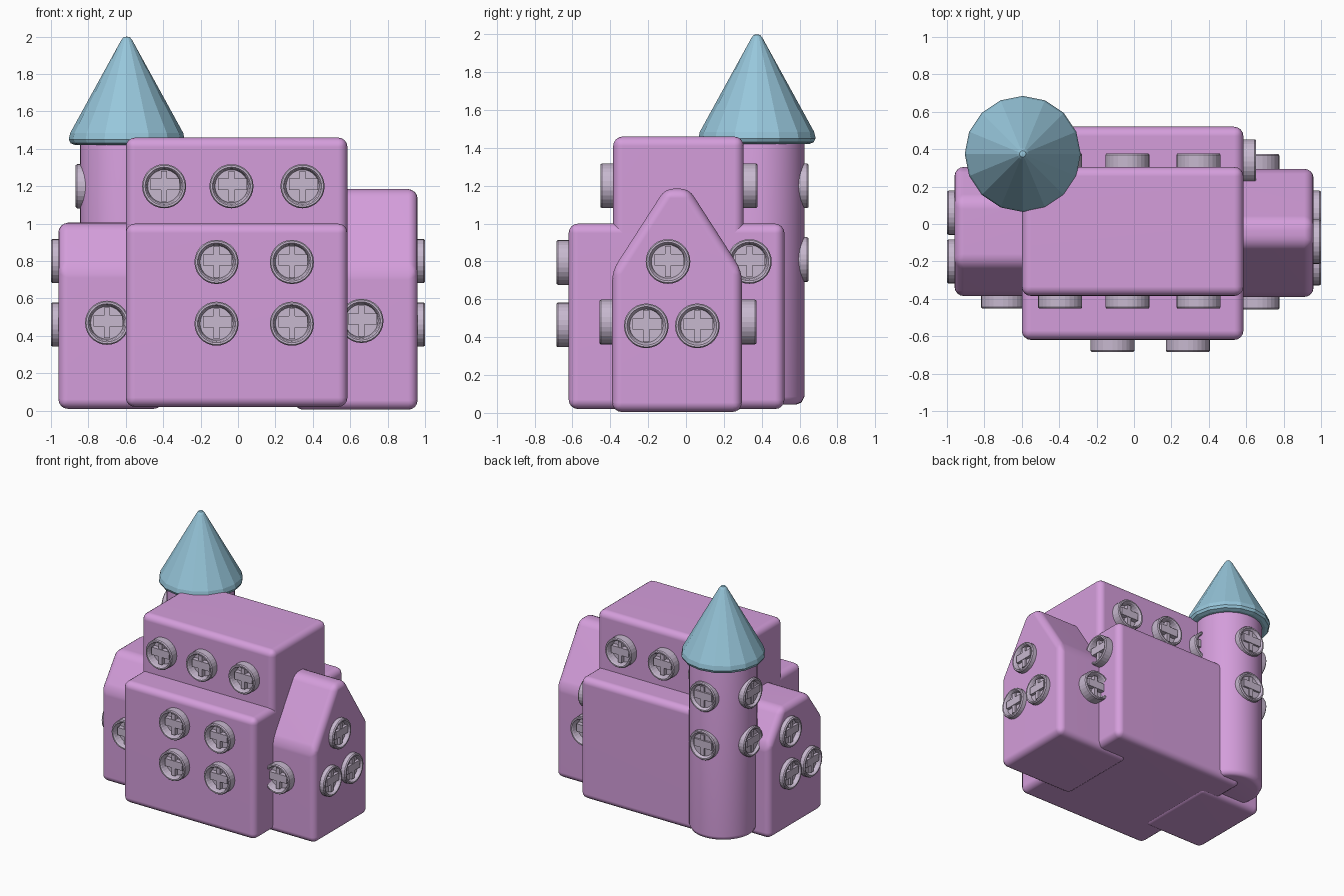
import bpy, bmesh, math
from mathutils import Vector, Matrix

cube = bpy.data.objects.get("Cube")
if cube:
    bpy.data.objects.remove(cube, do_unlink=True)


def material(name, rgb):
    m = bpy.data.materials.new(name)
    m.use_nodes = True
    m.diffuse_color = (*rgb, 1)
    m.node_tree.nodes["Principled BSDF"].inputs["Base Color"].default_value = (*rgb, 1)
    return m


PINK = material("orchid pink", (0.66, 0.34, 0.71))
BLUE = material("sky blue", (0.31, 0.57, 0.71))
LILAC = material("pale lilac", (0.57, 0.48, 0.62))


def add_object(name, mesh, mat, weighted=False):
    if not mesh.materials:
        mesh.materials.append(mat)
    ob = bpy.data.objects.new(name, mesh)
    bpy.context.collection.objects.link(ob)
    if weighted:
        ob.modifiers.new("even_shading", "WEIGHTED_NORMAL")
    return ob


def to_mesh(name, bm, smooth=False):
    bmesh.ops.recalc_face_normals(bm, faces=bm.faces)
    for f in bm.faces:
        f.smooth = smooth
    mesh = bpy.data.meshes.new(name)
    bm.to_mesh(mesh)
    bm.free()
    return mesh


def rounded_prism(name, profile, x0, x1, width=0.05):
    """Extrude a (y, z) profile along x and round every edge."""
    bm = bmesh.new()
    face = bm.faces.new([bm.verts.new((x0, y, z)) for y, z in profile])
    new = bmesh.ops.extrude_face_region(bm, geom=[face])["geom"]
    verts = [v for v in new if isinstance(v, bmesh.types.BMVert)]
    bmesh.ops.translate(bm, verts=verts, vec=(x1 - x0, 0, 0))
    bmesh.ops.recalc_face_normals(bm, faces=bm.faces)
    bmesh.ops.bevel(bm, geom=bm.edges[:], offset=width, segments=4,
                    profile=0.5, affect='EDGES', clamp_overlap=True)
    return add_object(name, to_mesh(name, bm, True), PINK, True)


def lathe(profile, steps):
    """Spin an (r, z) profile, starting and ending on the axis."""
    bm = bmesh.new()
    vs = [bm.verts.new((r, 0, z)) for r, z in profile]
    edges = [bm.edges.new(pair) for pair in zip(vs, vs[1:])]
    bmesh.ops.spin(bm, geom=vs + edges, cent=(0, 0, 0), axis=(0, 0, 1),
                   angle=math.tau, steps=steps)
    bmesh.ops.remove_doubles(bm, verts=bm.verts, dist=0.0005)
    return bm


def rect(y0, y1, z0, z1):
    return [(y0, z0), (y1, z0), (y1, z1), (y0, z1)]


# Main body
rounded_prism("lower_hall", rect(-0.62, 0.52, 0.02, 1.0), -0.6, 0.585)
rounded_prism("upper_hall", rect(-0.385, 0.305, 0.1, 1.46), -0.6, 0.585)

# Side wings with sloped roofs
rounded_prism("left_side_gable_wing",
              [(-0.39, 0.005), (0.295, 0.005), (0.295, 0.75), (0.015, 1.185),
               (-0.11, 1.185), (-0.39, 0.75)], 0.3, 0.96)
rounded_prism("right_side_wing",
              [(-0.385, 0.01), (0.305, 0.01), (0.305, 0.76), (0.13, 1.005),
               (-0.21, 1.005), (-0.385, 0.76)], -0.96, -0.4)

# Round tower and pointed roof
TX, TY = -0.595, 0.375
tower = add_object("tower", to_mesh("tower", lathe(
    [(0, 0.045), (0.21, 0.045), (0.235, 0.055), (0.25, 0.085), (0.25, 1.44), (0, 1.44)],
    40), True), PINK, True)
tower.location = (TX, TY, 0)
roof = add_object("tower_roof", to_mesh("tower_roof", lathe(
    [(0, 1.42), (0.275, 1.42), (0.3, 1.43), (0.31, 1.45), (0.302, 1.485),
     (0.03, 1.98), (0.017, 1.997), (0, 2.0)], 16)), BLUE)
roof.location = (TX, TY, 0)


def window_mesh(out):
    """Round dish standing 'out' from the wall, with a cross of bars inside."""
    floor = 0.012 if out > 0.03 else 0.006
    bm = lathe([(0, -0.06), (0.118, -0.06), (0.118, out - 0.008), (0.112, out),
                (0.102, out), (0.096, out - 0.008), (0.088, floor), (0, floor)], 28)
    top = floor + (out - floor) * 0.6
    for w, h, x, y, lift in ((0.032, 0.165, 0, 0, 0), (0.155, 0.06, 0.005, 0.01, 0.004)):
        height = top + lift
        bmesh.ops.create_cube(bm, size=1, matrix=Matrix.Translation((x, y, height / 2))
                              @ Matrix.Diagonal((w, h, height, 1)))
    mesh = to_mesh("round_window", bm)
    mesh.materials.append(LILAC)
    return mesh


DEEP, MID, SHALLOW = (window_mesh(d) for d in (0.068, 0.043, 0.025))


def window(name, mesh, place, normal):
    ob = add_object(name, mesh, LILAC)
    ob.location = place
    ob.rotation_mode = 'QUATERNION'
    ob.rotation_quaternion = Vector(normal).to_track_quat('Z', 'Y')


FRONT, BACK, LEFT, RIGHT = (0, -1, 0), (0, 1, 0), (1, 0, 0), (-1, 0, 0)

# Upper hall windows, front and back
for x in (-0.395, -0.035, 0.345):
    window("upper_front_window", DEEP, (x, -0.385, 1.2), FRONT)
    window("upper_back_window", DEEP, (x, 0.31, 1.2), BACK)

# Lower hall windows
for x in (-0.115, 0.288):
    for z in (0.465, 0.795):
        window("lower_front_window", DEEP, (x, -0.617, z), FRONT)
window("lower_side_window", DEEP, (0.585, 0.335, 0.8), LEFT)

# Wing windows
window("wing_front_window", DEEP, (-0.7, -0.385, 0.47), FRONT)
window("wing_front_window", DEEP, (0.66, -0.39, 0.48), FRONT)
window("wing_back_window", DEEP, (0.66, 0.305, 0.48), BACK)
for y, z in ((-0.095, 0.8), (-0.21, 0.46), (0.06, 0.46)):
    window("left_wing_end_window", MID, (0.957, y, z), LEFT)
for y, z in ((0.06, 0.8), (0.06, 0.46), (-0.2, 0.46)):
    window("right_wing_end_window", MID, (-0.957, y, z), RIGHT)

# Tower windows
for z in (0.81, 1.2):
    window("tower_back_window", SHALLOW, (TX, TY + 0.248, z), BACK)
    window("tower_side_window", SHALLOW, (TX - 0.248, TY, z), RIGHT)
